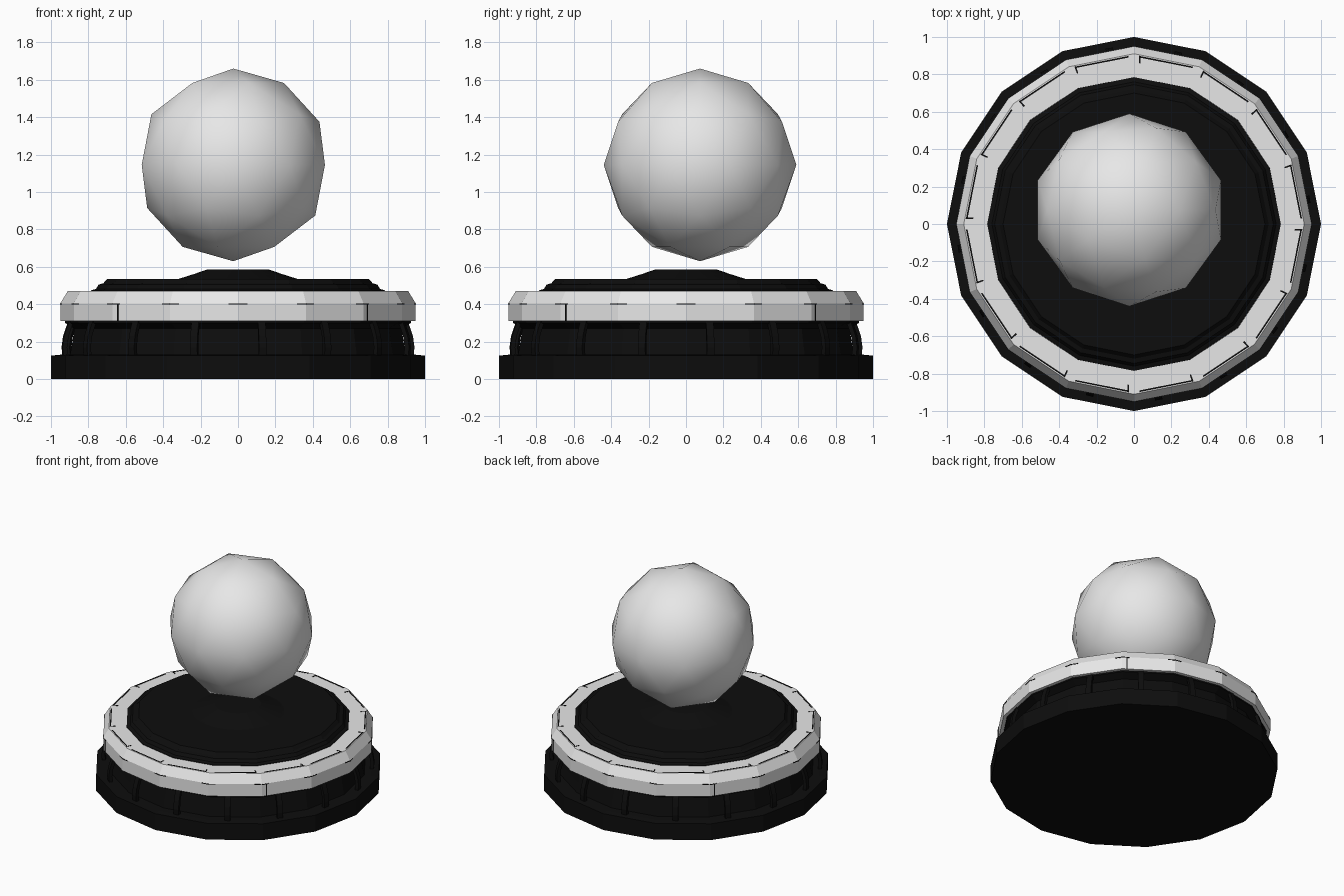
import bpy, bmesh
from math import sin, cos, pi, radians
from mathutils import Matrix, Vector

SIDES = 16
STEP = 2 * pi / SIDES

cube = bpy.data.objects.get("Cube")
if cube:
    bpy.data.objects.remove(cube, do_unlink=True)


def make_material(name, value):
    mat = bpy.data.materials.new(name)
    mat.use_nodes = True
    colour = (value, value, value, 1)
    mat.diffuse_color = colour
    mat.node_tree.nodes["Principled BSDF"].inputs["Base Color"].default_value = colour
    return mat


white = make_material("white", 0.8)
black = make_material("black", 0.004)


def finish(name, bm, mat):
    bmesh.ops.recalc_face_normals(bm, faces=bm.faces)
    mesh = bpy.data.meshes.new(name)
    bm.to_mesh(mesh)
    bm.free()
    mesh.materials.append(mat)
    obj = bpy.data.objects.new(name, mesh)
    bpy.context.collection.objects.link(obj)
    return obj


def lathe(name, profile, mat, closed=False, sides=SIDES):
    """Turn (radius, height) points; open profiles are capped at both ends."""
    bm = bmesh.new()
    rings = [[bm.verts.new((r * cos(2 * pi * i / sides), r * sin(2 * pi * i / sides), z))
              for i in range(sides)] for r, z in profile]
    pairs = list(zip(rings, rings[1:]))
    if closed:
        pairs.append((rings[-1], rings[0]))
    else:
        bm.faces.new(rings[0])
        bm.faces.new(rings[-1])
    for a, b in pairs:
        for i in range(sides):
            j = (i + 1) % sides
            bm.faces.new((a[i], a[j], b[j], b[i]))
    return finish(name, bm, mat)


def add_box(bm, angle, radius, z, size):
    """Box with size (radial, tangential, vertical) at a polar position."""
    matrix = (Matrix.Rotation(angle, 4, "Z") @ Matrix.Translation((radius, 0, z))
              @ Matrix.Diagonal((*size, 1)))
    bmesh.ops.create_cube(bm, size=1, matrix=matrix)


# Pedestal: foot, inner core and the collar under the ring
lathe("foot", [(1, 0), (1, 0.125), (0.95, 0.13)], black)
lathe("core", [(0.9, 0.12), (0.885, 0.2), (0.875, 0.27), (0.925, 0.3), (0.925, 0.315)], black)

# Light ring with a sloped outer shoulder
lathe("ring", [(0.95, 0.31), (0.95, 0.405), (0.91, 0.47), (0.78, 0.47), (0.78, 0.31)],
      white, closed=True)

# Stepped top plate and raised centre
lathe("top_plate", [(0.79, 0.4), (0.785, 0.474), (0.76, 0.482), (0.745, 0.505),
                    (0.72, 0.512), (0.7, 0.535)], black)
lathe("centre_dome", [(0.34, 0.53), (0.31, 0.538), (0.24, 0.56), (0.16, 0.587)],
      black, sides=32)

# Bowed ribs around the core
bm = bmesh.new()
path = [(0.945, 0.12), (0.95, 0.17), (0.942, 0.23), (0.925, 0.28), (0.91, 0.315)]
for i in range(SIDES):
    turn = Matrix.Rotation(i * STEP + radians(8), 3, "Z")
    rows = [[bm.verts.new(turn @ Vector((r + dr, dt, z)))
             for dr, dt in ((0, -0.02), (0, 0.02), (-0.025, 0.02), (-0.025, -0.02))]
            for r, z in path]
    bm.faces.new(rows[0])
    bm.faces.new(rows[-1])
    for a, b in zip(rows, rows[1:]):
        for k in range(4):
            bm.faces.new((a[k], a[k - 1], b[k - 1], b[k]))
finish("ribs", bm, black)

# Thin dark seams on the ring
bm = bmesh.new()
apothem = cos(STEP / 2)
for i in range(SIDES):
    corner = i * STEP
    middle = corner + STEP / 2
    add_box(bm, middle, 0.9 * apothem, 0.47, (0.008, 0.29, 0.004))
    add_box(bm, corner - radians(2), 0.88, 0.47, (0.04, 0.008, 0.004))
    for side in (-1, 1):
        # Short dashes meeting at each corner of the shoulder
        spot = Matrix.Rotation(middle, 4, "Z") @ Matrix.Translation(
            (0.95 * apothem, side * 0.16, 0.402))
        bmesh.ops.create_cube(bm, size=1, matrix=spot @ Matrix.Diagonal((0.004, 0.05, 0.006, 1)))
for i in range(4):
    middle = i * pi / 2 + pi / 4 + STEP / 2
    spot = Matrix.Rotation(middle, 4, "Z") @ Matrix.Translation((0.95 * apothem, -0.15, 0.357))
    bmesh.ops.create_cube(bm, size=1, matrix=spot @ Matrix.Diagonal((0.004, 0.007, 0.095, 1)))
finish("ring_seams", bm, black)

# Floating ball
bm = bmesh.new()
bmesh.ops.create_icosphere(bm, subdivisions=2, radius=0.515,
                           matrix=Matrix.Translation((-0.025, 0.075, 1.145)))
for face in bm.faces:
    face.smooth = True
finish("ball", bm, white)
